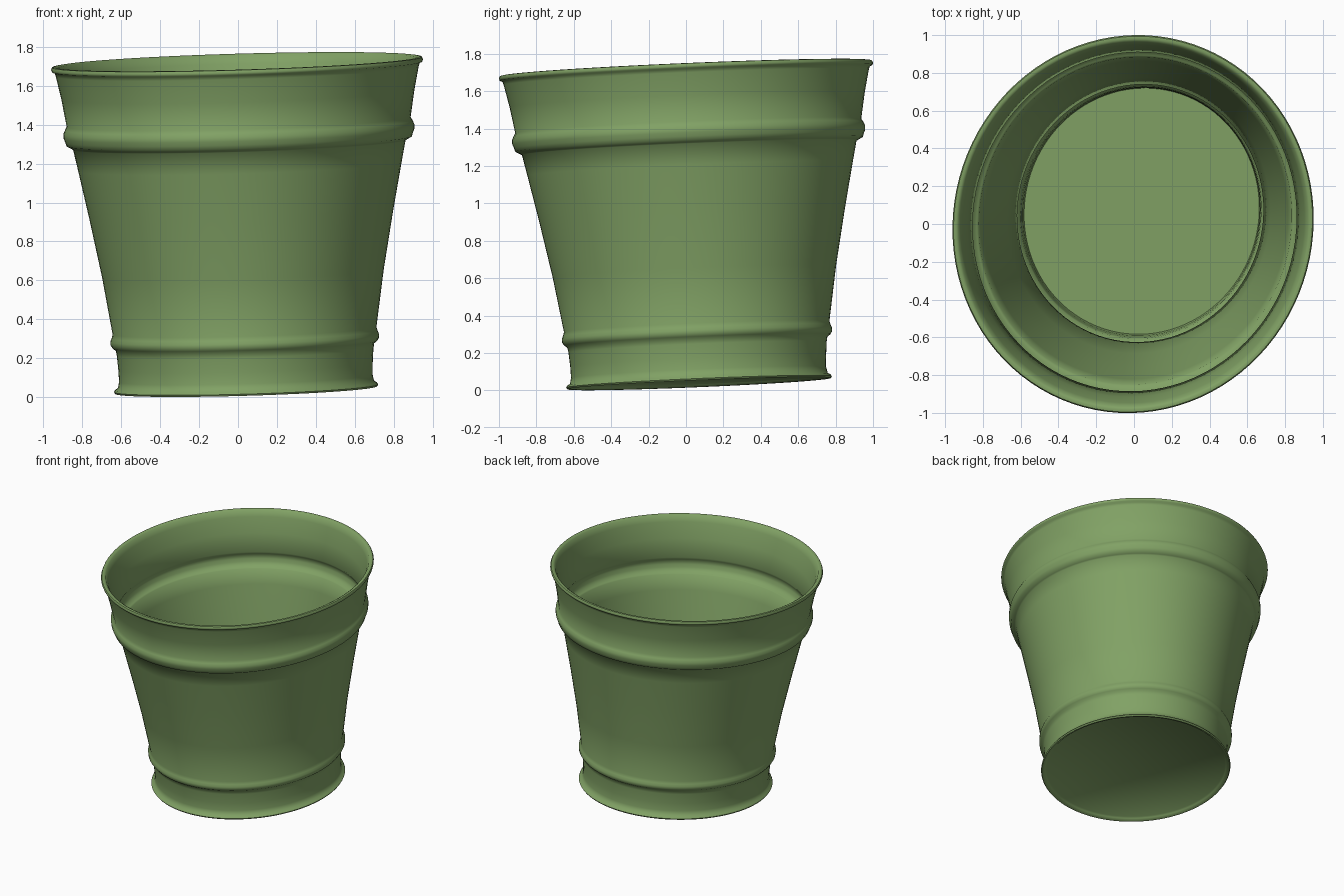
import bpy, bmesh, math
from mathutils import Matrix, Vector

if "Cube" in bpy.data.objects:
    bpy.data.objects.remove(bpy.data.objects["Cube"])

SEGMENTS = 96
THICK = 0.027

# Outer wall profile (radius, height along the bucket axis), bottom to top
outer = [
    (0.676, 0.002), (0.690, 0.000), (0.696, 0.009), (0.690, 0.019), (0.675, 0.028),
    (0.668, 0.060), (0.670, 0.120), (0.676, 0.195), (0.681, 0.222),   # foot
    (0.697, 0.234), (0.707, 0.250), (0.708, 0.268), (0.701, 0.285), (0.695, 0.305),  # lower band
    (0.742, 0.600), (0.800, 0.900), (0.852, 1.150), (0.876, 1.262),   # body
    (0.886, 1.268), (0.910, 1.281), (0.916, 1.300), (0.924, 1.320),
    (0.925, 1.342), (0.916, 1.362), (0.906, 1.380),                  # upper band
    (0.930, 1.520), (0.956, 1.640), (0.962, 1.658),                  # collar
    (0.976, 1.664), (0.980, 1.676), (0.974, 1.688), (0.960, 1.690),  # rolled rim
]
FLOOR = 0.050
inner = [(r - THICK, h) for r, h in outer if FLOOR < h < 1.65]
profile = ([(0, 0.022), (0.655, 0.022), (0.664, 0.012)] + outer
           + [(0.946, 1.682)] + inner[::-1] + [(0.638, FLOOR), (0, FLOOR)])


def lathe(name, points, material):
    bm = bmesh.new()
    rings = []
    for r, h in points:
        if r == 0:
            rings.append([bm.verts.new((0, 0, h))])
        else:
            rings.append([bm.verts.new((r * math.cos(a), r * math.sin(a), h))
                          for a in (2 * math.pi * i / SEGMENTS for i in range(SEGMENTS))])
    for a, b in zip(rings, rings[1:]):
        for i in range(SEGMENTS):
            j = (i + 1) % SEGMENTS
            if len(a) == 1:
                bm.faces.new((a[0], b[j], b[i]))
            elif len(b) == 1:
                bm.faces.new((a[i], a[j], b[0]))
            else:
                bm.faces.new((a[i], a[j], b[j], b[i]))
    bmesh.ops.recalc_face_normals(bm, faces=bm.faces)

    # Slightly oval section, then lean the whole bucket
    oval = (Matrix.Rotation(math.radians(-16), 4, 'Z')
            @ Matrix.Diagonal((0.972, 1.026, 1, 1))
            @ Matrix.Rotation(math.radians(16), 4, 'Z'))
    lean = Vector((0, 0, 1)).rotation_difference(Vector((-0.028, -0.042, 1))).to_matrix().to_4x4()
    bm.transform(Matrix.Translation((0.042, 0.070, 0.036)) @ lean @ oval)

    mesh = bpy.data.meshes.new(name)
    bm.to_mesh(mesh)
    bm.free()
    mesh.materials.append(material)
    ob = bpy.data.objects.new(name, mesh)
    bpy.context.collection.objects.link(ob)
    return ob


green = bpy.data.materials.new("green_paint")
green.diffuse_color = (0.22, 0.36, 0.13, 1)
green.use_nodes = True
green.node_tree.nodes["Principled BSDF"].inputs["Base Color"].default_value = green.diffuse_color

# Bucket: floor, wall with two raised bands, rolled rim
bucket = lathe("bucket", profile, green)
bpy.context.view_layer.objects.active = bucket
bucket.select_set(True)
bpy.ops.object.shade_smooth_by_angle(angle=math.radians(50))
